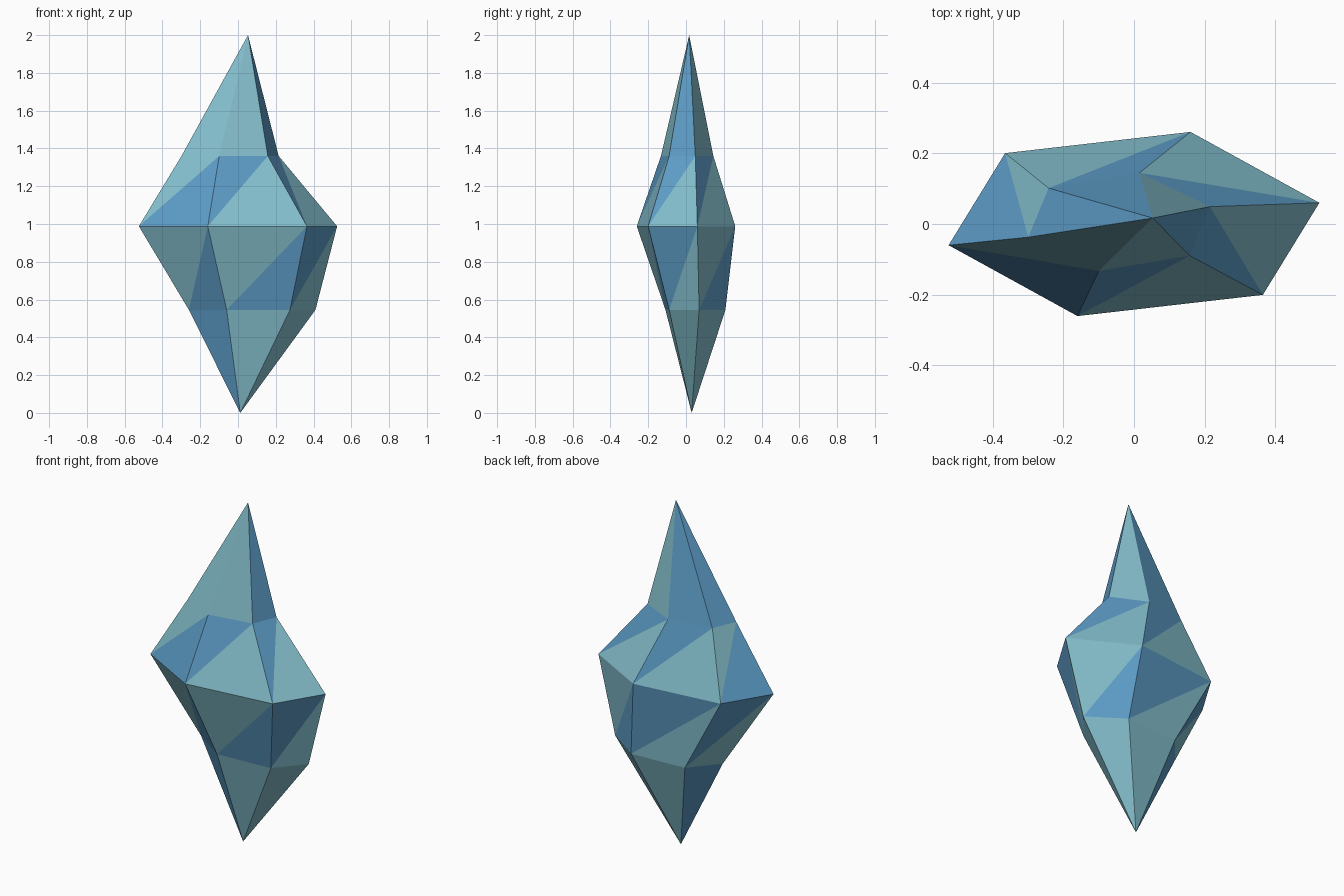
import bpy, bmesh, math

if "Cube" in bpy.data.objects:
    bpy.data.objects.remove(bpy.data.objects["Cube"])


def make_material(name, rgb):
    mat = bpy.data.materials.new(name)
    mat.diffuse_color = (*rgb, 1)
    mat.use_nodes = True
    mat.node_tree.nodes["Principled BSDF"].inputs["Base Color"].default_value = mat.diffuse_color
    return mat


bm = bmesh.new()
SIDES = 6


def ring(cx, cy, z, a, b, turn):
    """Six points on an ellipse, shifted around it by a turn in degrees."""
    pts = []
    for k in range(SIDES):
        t = math.radians(turn + k * 360 / SIDES)
        pts.append(bm.verts.new((cx + a * math.cos(t), cy + b * math.sin(t), z)))
    return pts


def face(verts, colour):
    bm.faces.new(verts).material_index = colour % 2


# Crystal outline: two tips and three twisted rings
top = bm.verts.new((0.053, 0.017, 2.0))
upper = ring(-0.042, 0.006, 1.36, 0.27, 0.142, 17.7)
middle = ring(0, 0, 0.988, 0.538, 0.273, 12.7)
lower = ring(0.075, 0.05, 0.545, 0.337, 0.173, 6.4)
bottom = bm.verts.new((0.012, 0.03, 0.0))

# Triangular facets, with the two colours alternating in pairs around each band
for k in range(SIDES):
    n = (k + 1) % SIDES
    pair, shifted = k // 2, (k + 1) // 2
    face((upper[k], upper[n], top), shifted)
    face((middle[k], middle[n], upper[n]), pair)
    face((middle[k], upper[n], upper[k]), pair + 1)
    face((middle[n], middle[k], lower[k]), shifted)
    face((middle[n], lower[k], lower[n]), shifted + 1)
    face((lower[n], lower[k], bottom), pair)

bmesh.ops.recalc_face_normals(bm, faces=bm.faces)
mesh = bpy.data.meshes.new("crystal")
bm.to_mesh(mesh)
bm.free()
mesh.materials.append(make_material("pale teal", (0.235, 0.53, 0.62)))
mesh.materials.append(make_material("sky blue", (0.11, 0.335, 0.57)))
crystal = bpy.data.objects.new("crystal", mesh)
bpy.context.collection.objects.link(crystal)
